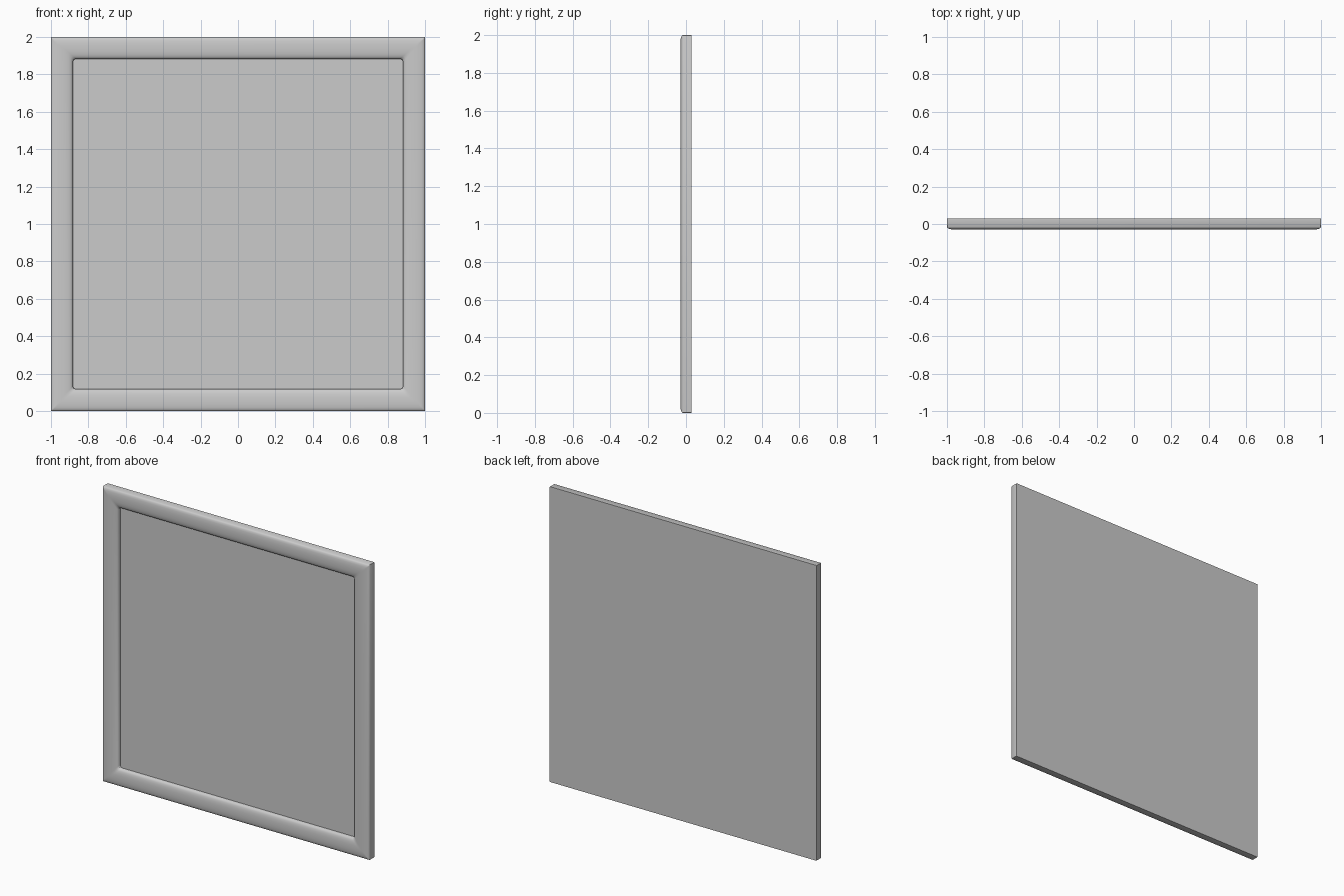
import bpy, bmesh, math

if "Cube" in bpy.data.objects:
    bpy.data.objects.remove(bpy.data.objects["Cube"])

HALF, MID = 1.0, 1.0   # outer half size, centre height
STEPS = 4              # segments per corner


def rounded_square(bm, inset, y, radius):
    """Ring of vertices following a square with rounded corners."""
    c = HALF - inset - radius
    ring = []
    for k, (sx, sz) in enumerate([(1, 1), (-1, 1), (-1, -1), (1, -1)]):
        for i in range(STEPS + 1):
            a = math.radians(90 * (k + i / STEPS))
            ring.append(bm.verts.new((sx * c + radius * math.cos(a), y,
                                      MID + sz * c + radius * math.sin(a))))
    return ring


def finish(bm, name):
    bmesh.ops.recalc_face_normals(bm, faces=bm.faces)
    me = bpy.data.meshes.new(name)
    bm.to_mesh(me)
    bm.free()
    ob = bpy.data.objects.new(name, me)
    bpy.context.collection.objects.link(ob)
    bpy.ops.object.select_all(action='DESELECT')
    bpy.context.view_layer.objects.active = ob
    ob.select_set(True)
    bpy.ops.object.shade_smooth_by_angle(angle=math.radians(35))
    return ob


# moulded frame: (inset from outer edge, depth), back to front to recess
profile = [(0, 0.03), (0, -0.016), (0.003, -0.021), (0.009, -0.025),
           (0.020, -0.028), (0.040, -0.0297), (0.055, -0.03),
           (0.075, -0.0293), (0.092, -0.027), (0.104, -0.0235),
           (0.112, -0.019), (0.117, -0.012), (0.118, 0.0)]
bm = bmesh.new()
rings = [rounded_square(bm, d, y, 0.004 + 0.012 * d / 0.118) for d, y in profile]
n = len(rings[0])
for a, b in zip(rings, rings[1:]):
    for i in range(n):
        j = (i + 1) % n
        bm.faces.new((a[i], a[j], b[j], b[i]))
# flat backing board and recessed front surface close the frame
bm.faces.new(rings[0])
bm.faces.new(rings[-1])
finish(bm, "framed_panel")
